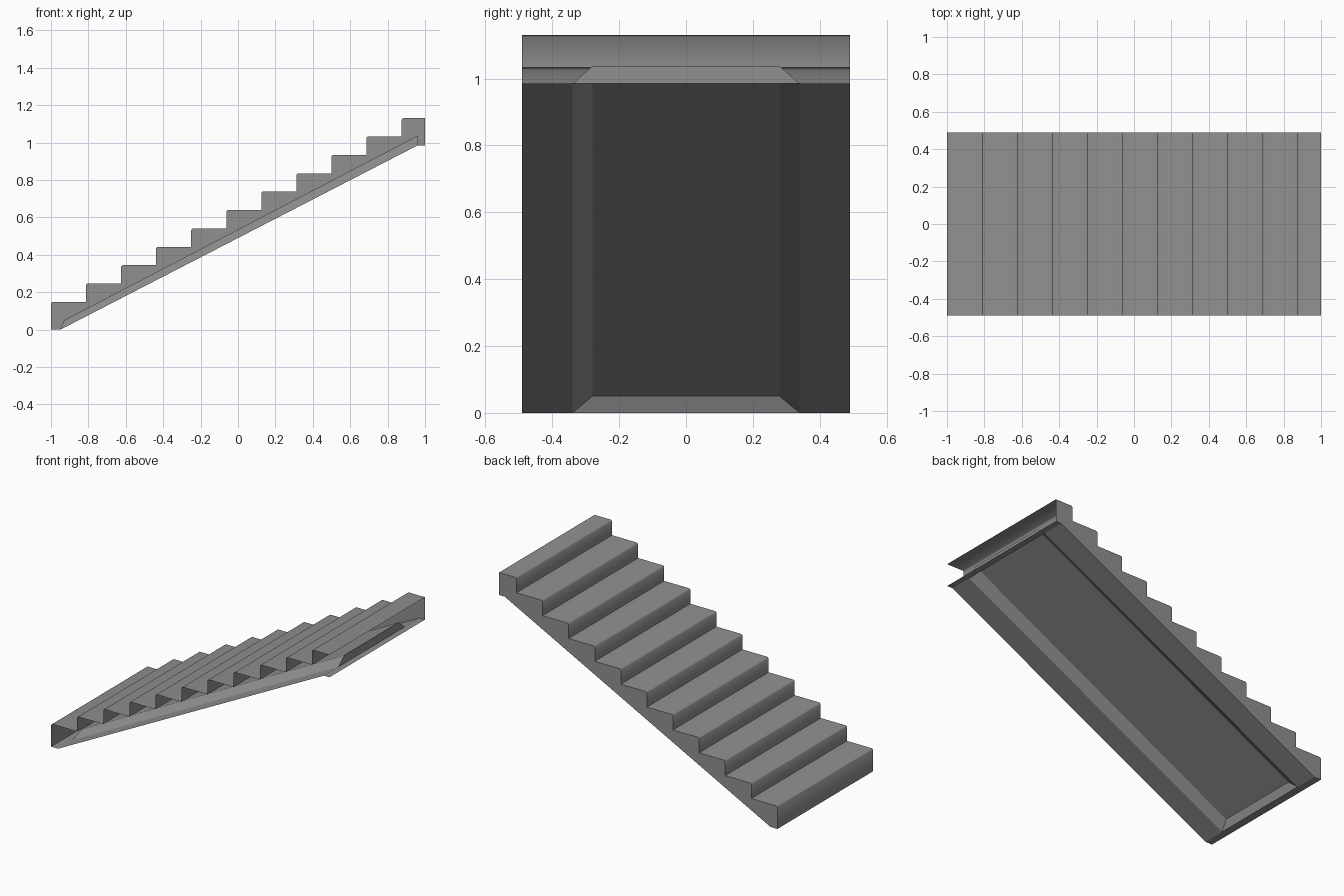
import bpy
import math

cube = bpy.data.objects.get("Cube")
if cube:
    bpy.data.objects.remove(cube)

HALF = 0.49          # half width of the stair
STEPS = 11
RUN, RISE, FIRST = 0.1875, 0.0983, 0.148
NOSE = 0.007         # small chamfer on each step nose

grey = bpy.data.materials.new("concrete_grey")
grey.use_nodes = True
colour = (0.28, 0.28, 0.28, 1)
grey.diffuse_color = colour
grey.node_tree.nodes["Principled BSDF"].inputs["Base Color"].default_value = colour


def add_part(name, verts, faces):
    mesh = bpy.data.meshes.new(name)
    mesh.from_pydata(verts, [], faces)
    mesh.materials.append(grey)
    obj = bpy.data.objects.new(name, mesh)
    bpy.context.collection.objects.link(obj)
    return obj


def add_sheet(name, path, y0, y1):
    """Sweep an open x-z path across the width as a single-skin sheet."""
    n = len(path)
    verts = [(x, y, z) for y in (y0, y1) for x, z in path]
    return add_part(name, verts, [(i, i + 1, n + i + 1, n + i) for i in range(n - 1)])


# Stepped outline, from the foot to the open top end
outline = [(-1, 0)]
for k in range(STEPS):
    x, z = -1 + RUN * k, FIRST + RISE * k
    outline += [(x, z - NOSE), (x + NOSE, z), (min(x + RUN, 1), z)]

# Treads and risers
steps = add_sheet("treads_and_risers", outline, -HALF, HALF)
bpy.ops.object.select_all(action='DESELECT')
steps.select_set(True)
bpy.context.view_layer.objects.active = steps
bpy.ops.object.shade_smooth_by_angle(angle=math.radians(50))

# Underside path, from the top end down to the foot
top_lip, top, foot, foot_lip = (1, 0.985), (0.96, 0.985), (-0.95, 0), (-1, 0)

# Closed side wall; the opposite side and the top end are open
profile = outline + [top_lip, top, foot]
add_part("side_wall", [(x, HALF, z) for x, z in profile], [range(len(profile))])

# Underside borders around the recess
OPEN, FLOOR = 0.34, 0.28
add_sheet("top_lip", [top_lip, top], -HALF, HALF)
add_sheet("foot_lip", [foot, foot_lip], -HALF, HALF)
add_sheet("right_border", [top, foot], -HALF, -OPEN)
add_sheet("left_border", [top, foot], OPEN, HALF)


# Recessed panel with slanted walls
def ring(upper, lower, half):
    return [(p[0], s * half, p[1])
            for p, s in ((upper, -1), (lower, -1), (lower, 1), (upper, 1))]


verts = ring(top, foot, OPEN) + ring((0.96, 1.037), (-0.93, 0.05), FLOOR)
walls = [(i, (i + 1) % 4, 4 + (i + 1) % 4, 4 + i) for i in range(4)]
add_part("underside_recess", verts, walls + [(4, 5, 6, 7)])
